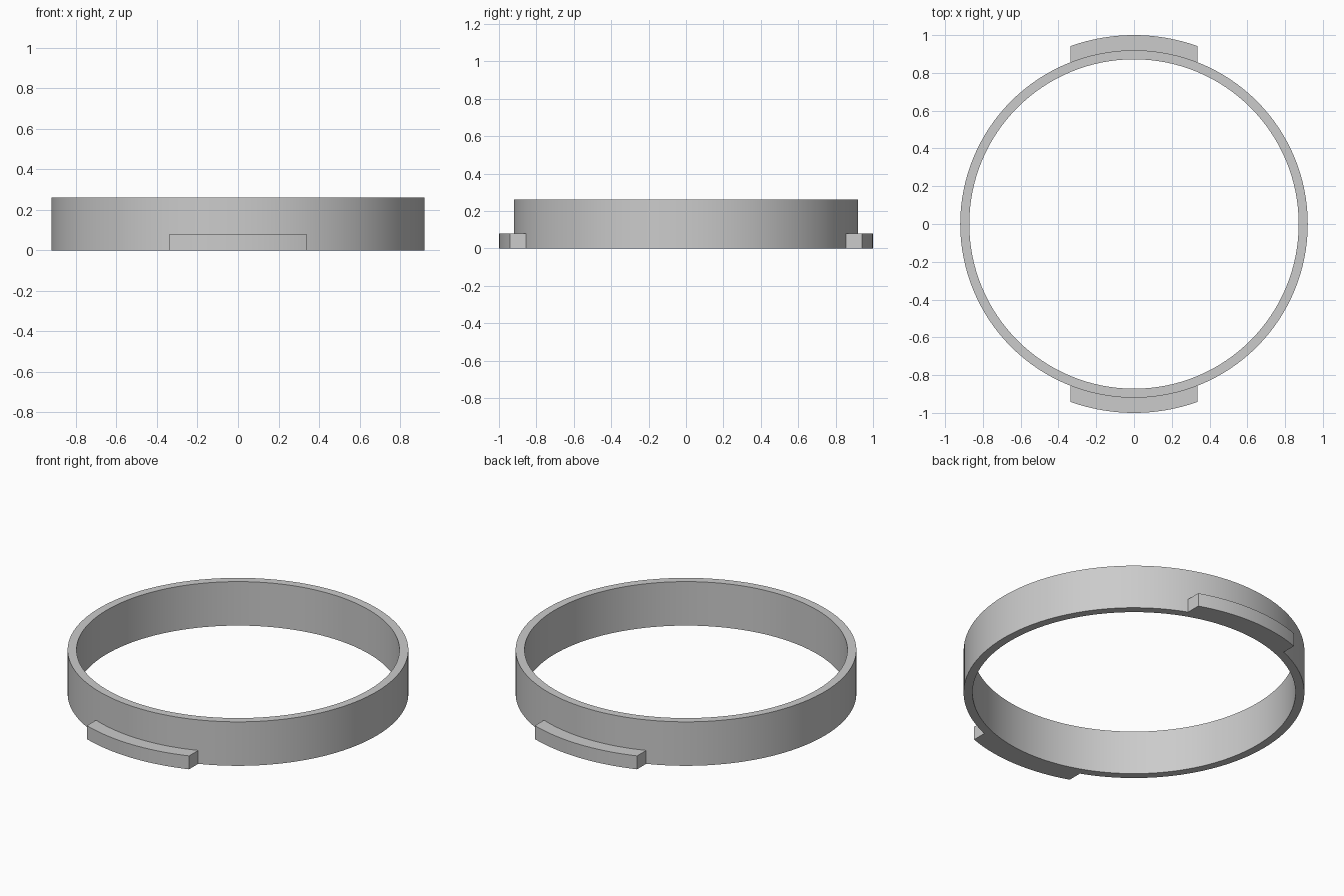
import bpy, bmesh, math

cube = bpy.data.objects.get("Cube")
if cube:
    bpy.data.objects.remove(cube, do_unlink=True)

RING_OUTER, RING_INNER, RING_HEIGHT = 0.92, 0.872, 0.262
TAB_OUTER, TAB_HALF_WIDTH, TAB_HEIGHT = 1.0, 0.337, 0.08
SEGMENTS, TAB_STEPS = 128, 24

grey = bpy.data.materials.new("plain grey")
grey.use_nodes = True
COLOUR = (0.6, 0.6, 0.6, 1)
grey.diffuse_color = COLOUR
grey.node_tree.nodes["Principled BSDF"].inputs["Base Color"].default_value = COLOUR


def finish(bm, name):
    bmesh.ops.recalc_face_normals(bm, faces=bm.faces)
    mesh = bpy.data.meshes.new(name)
    bm.to_mesh(mesh)
    bm.free()
    mesh.materials.append(grey)
    obj = bpy.data.objects.new(name, mesh)
    bpy.context.collection.objects.link(obj)
    bpy.ops.object.select_all(action='DESELECT')
    obj.select_set(True)
    bpy.context.view_layer.objects.active = obj
    bpy.ops.object.shade_smooth_by_angle(angle=math.radians(30))
    return obj


def bridge_loops(bm, sections, closed):
    """Join matching four-point sections into a solid."""
    count = len(sections)
    for i in range(count if closed else count - 1):
        a, b = sections[i], sections[(i + 1) % count]
        for j in range(4):
            k = (j + 1) % 4
            bm.faces.new((a[j], a[k], b[k], b[j]))
    if not closed:
        bm.faces.new(sections[0])
        bm.faces.new(sections[-1])


def section(bm, outer, inner, height):
    return [bm.verts.new((*p, z)) for p, z in
            ((outer, 0), (outer, height), (inner, height), (inner, 0))]


# Thin upright ring
bm = bmesh.new()
ring = []
for i in range(SEGMENTS):
    a = math.tau * i / SEGMENTS
    c, s = math.cos(a), math.sin(a)
    ring.append(section(bm, (RING_OUTER * c, RING_OUTER * s),
                        (RING_INNER * c, RING_INNER * s), RING_HEIGHT))
bridge_loops(bm, ring, True)
finish(bm, "ring")

# Curved locking tabs with parallel ends, seated just inside the ring wall
for name, side in (("front_tab", -1), ("back_tab", 1)):
    bm = bmesh.new()
    tab = []
    seat = RING_OUTER - 0.001
    for i in range(TAB_STEPS + 1):
        x = TAB_HALF_WIDTH * (2 * i / TAB_STEPS - 1)
        tab.append(section(bm, (x, side * math.sqrt(TAB_OUTER ** 2 - x * x)),
                           (x, side * math.sqrt(seat ** 2 - x * x)), TAB_HEIGHT))
    bridge_loops(bm, tab, False)
    finish(bm, name)
